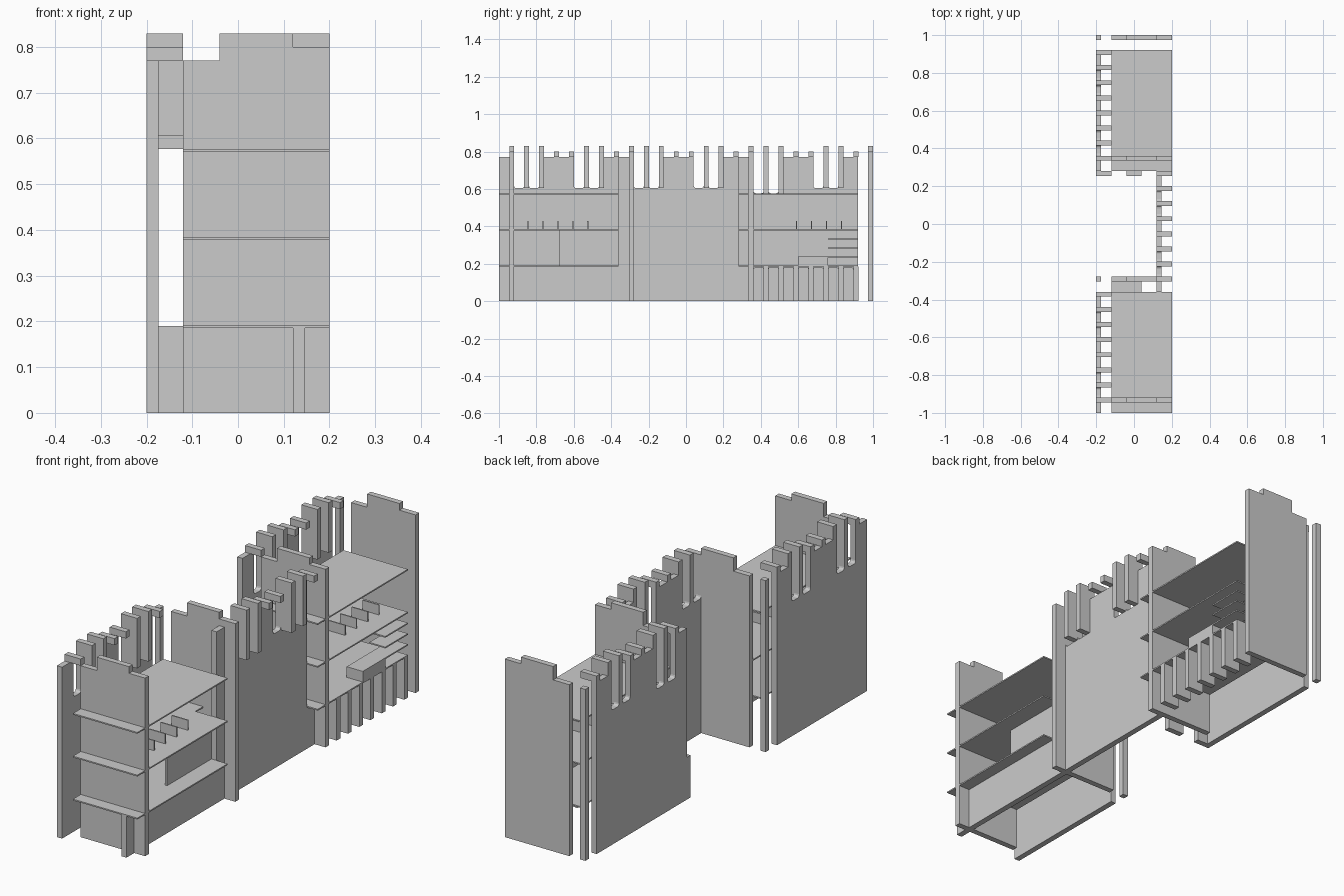
import bpy, bmesh, math

if "Cube" in bpy.data.objects:
    bpy.data.objects.remove(bpy.data.objects["Cube"])

T = 0.026          # board thickness
P = 0.08           # spacing of the teeth
SH = 0.006         # shelf thickness
TOP = 0.77         # wall height
Y_A, Y_M, Y_B = -1.0, -0.36, 0.28   # start of each bay
LEN = 0.64         # length of one bay
OFF = 0.055        # first tooth offset inside a bay


def prism(name, outline, axis, lo, hi):
    """Extrude a 2D outline along x (outline = y,z) or along y (outline = x,z)."""
    bm = bmesh.new()
    if axis == 'x':
        vs = [bm.verts.new((lo, a, b)) for a, b in outline]
        move = (hi - lo, 0, 0)
    else:
        vs = [bm.verts.new((a, lo, b)) for a, b in outline]
        move = (0, hi - lo, 0)
    face = bm.faces.new(vs)
    ext = bmesh.ops.extrude_face_region(bm, geom=[face])
    new = [v for v in ext['geom'] if isinstance(v, bmesh.types.BMVert)]
    bmesh.ops.translate(bm, verts=new, vec=move)
    bmesh.ops.recalc_face_normals(bm, faces=bm.faces)
    me = bpy.data.meshes.new(name)
    bm.to_mesh(me)
    bm.free()
    ob = bpy.data.objects.new(name, me)
    bpy.context.collection.objects.link(ob)
    return ob


def box(name, x0, x1, y0, y1, z0, z1):
    return prism(name, [(x0, z0), (x1, z0), (x1, z1), (x0, z1)], 'y', y0, y1)


def comb(name, x0, x1, y0, y1, plain, cut, slots):
    """Board whose edge z=cut is notched by round-cornered slots (ya, yb, depth z)."""
    r = 0.012
    pts = [(y1, plain), (y0, plain), (y0, cut)]
    for ya, yb, zb in slots:
        s = 1 if cut > zb else -1
        pts.append((ya, cut))
        for i in range(4):
            a = math.pi / 2 * i / 3
            pts.append((ya + r - r * math.cos(a), zb + s * (r - r * math.sin(a))))
        for i in range(4):
            a = math.pi / 2 * i / 3
            pts.append((yb - r + r * math.sin(a), zb + s * (r - r * math.cos(a))))
        pts.append((yb, cut))
    pts.append((y1, cut))
    prism(name, pts, 'x', x0, x1)


def castle_wall(name, x, y0, low):
    """Long wall with paired slots and a tooth on every pitch."""
    k0 = y0 + OFF
    slots = []
    for k in (0, 1, 4, 5):
        zb = low if k < 2 else 0.605
        slots.append((k0 + k * P + T, k0 + (k + 1) * P, zb))
    comb(name, x, x + T, y0, y0 + LEN, 0, TOP, slots)
    for k in range(8):
        y = k0 + k * P
        if k in (1, 2, 5, 6):      # tall tooth with a fin behind the wall
            zb = low if k < 3 else 0.605
            prism(f"{name}_tall_tooth_{k}",
                  [(x, TOP), (x, 0.83), (x + 0.08, 0.83), (x + 0.08, zb),
                   (x + T, zb), (x + T, TOP)], 'y', y, y + T)
        else:                      # short cap block
            box(f"{name}_short_tooth_{k}", x, x + 0.08, y, y + T, TOP, 0.80)


# long walls of the three bays
castle_wall("front_bay_back_wall", -0.2, Y_A, 0.605)
castle_wall("middle_bay_wall", 0.12, Y_M, 0.605)
castle_wall("rear_bay_back_wall", -0.2, Y_B, 0.577)

# cross panels with stepped tops
for i, y in enumerate((-0.945, -0.305, 0.335, 0.974)):
    prism(f"cross_panel_{i}",
          [(-0.12, 0), (0.2, 0), (0.2, 0.80), (0.12, 0.80), (0.12, 0.83),
           (-0.04, 0.83), (-0.04, TOP), (-0.12, TOP)], 'y', y, y + T)
for y in (-0.305, 0.974):
    box("corner_post", -0.2, -0.2 + T, y, y + T, 0, TOP)

# three shelves in the front and rear bays
for bay, y in (("front", Y_A), ("rear", Y_B)):
    for i, z in enumerate((0.192, 0.385, 0.577)):
        box(f"{bay}_shelf_{i}", -0.12, 0.2, y, y + LEN, z - SH, z)
box("shelf_tongue", -0.12, 0.04, -0.36, -0.305, 0.379, 0.385)

# front bay: low front board, cubby board, upright dividers
box("low_front_board", 0.12, 0.12 + T, Y_A, Y_M, 0, 0.186)
box("cubby_board", 0.11, 0.12, -0.675, Y_M, 0.192, 0.379)
for i in range(5):
    y = -0.848 + i * P
    box(f"front_divider_{i}", 0.04, 0.12, y, y + SH, 0.385, 0.43)

# rear bay: slotted low board with slats
k0 = Y_B + OFF
slots = [(k0 + k * P + T, k0 + (k + 1) * P, 0.18) for k in range(7)]
comb("slotted_low_board", 0.12, 0.12 + T, Y_B, Y_B + LEN, 0.186, 0, slots)
for k in range(1, 8):
    y = k0 + k * P
    box(f"slat_{k}", 0.12 + T, 0.2, y, y + T, 0, 0.186)

# rear bay: upright dividers, drawer box and small stepped shelves
for i in range(4):
    y = 0.588 + i * P
    box(f"rear_divider_{i}", 0.04, 0.12, y, y + SH, 0.385, 0.43)
box("small_box", 0.12, 0.2, 0.60, 0.76, 0.192, 0.24)
for i, z in enumerate((0.24, 0.288, 0.336)):
    box(f"step_shelf_{i}", 0.12, 0.2, 0.76, 0.92, z - SH, z)

# low feet at the end of the middle bay
for x in (-0.2, -0.04):
    box("middle_foot", x, x + 0.08, 0.254, 0.28, 0, 0.19)
